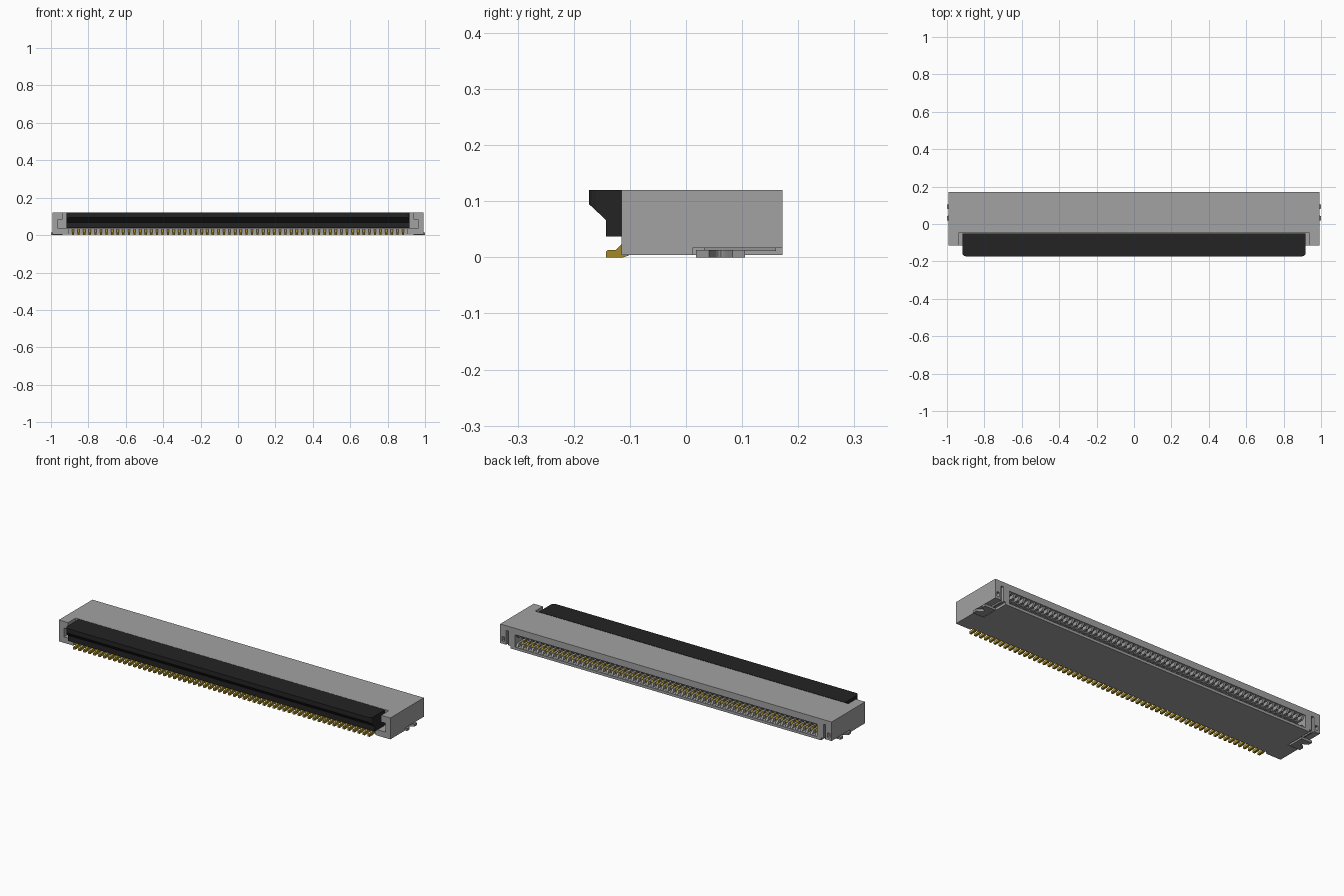
import bpy, bmesh, math
from mathutils import Vector

if "Cube" in bpy.data.objects:
    bpy.data.objects.remove(bpy.data.objects["Cube"], do_unlink=True)


def material(name, rgb, rough=0.6):
    m = bpy.data.materials.new(name)
    m.use_nodes = True
    m.diffuse_color = (*rgb, 1)
    b = m.node_tree.nodes["Principled BSDF"]
    b.inputs["Base Color"].default_value = (*rgb, 1)
    b.inputs["Roughness"].default_value = rough
    return m


GREY = material("grey plastic", (0.36, 0.36, 0.36))
BLACK = material("black plastic", (0.017, 0.017, 0.017))
GOLD = material("gold contact", (0.36, 0.25, 0.02))
STEEL = material("tinned metal", (0.30, 0.30, 0.30))


def add_prism(bm, pts, axis, lo, hi):
    """Extrude a closed 2D outline along an axis: x takes (y, z), z takes (x, y)."""
    place = (lambda p, d: (d, *p)) if axis == "x" else (lambda p, d: (*p, d))
    ends = [[bm.verts.new(place(p, d)) for p in pts] for d in (lo, hi)]
    faces = [bm.faces.new(ends[0]), bm.faces.new(ends[1])]
    n = len(pts)
    for i in range(n):
        j = (i + 1) % n
        faces.append(bm.faces.new((ends[0][i], ends[0][j], ends[1][j], ends[1][i])))
    bmesh.ops.recalc_face_normals(bm, faces=faces)


def add_box(bm, x, y, z):
    add_prism(bm, [(y[0], z[0]), (y[1], z[0]), (y[1], z[1]), (y[0], z[1])], "x", *x)


def finish(bm, name, mat):
    me = bpy.data.meshes.new(name)
    bm.to_mesh(me)
    bm.free()
    me.materials.append(mat)
    ob = bpy.data.objects.new(name, me)
    bpy.context.collection.objects.link(ob)
    return ob


def cut(ob, x, y, z):
    bm = bmesh.new()
    add_box(bm, x, y, z)
    cutter = finish(bm, "cutter", GREY)
    cutter.hide_render = True
    mod = ob.modifiers.new("cut", "BOOLEAN")
    mod.operation, mod.solver, mod.object = "DIFFERENCE", "EXACT", cutter
    bpy.context.view_layer.objects.active = ob
    bpy.ops.object.modifier_apply(modifier=mod.name)
    bpy.data.objects.remove(cutter, do_unlink=True)


def both_sides(x):
    return (x, (-x[1], -x[0]))


PINS, PITCH = 60, 0.0299
pin_x = [(i - (PINS - 1) / 2) * PITCH for i in range(PINS)]

# Housing block with cable slot, latch recess and tab pockets
bm = bmesh.new()
add_box(bm, (-0.993, 0.993), (-0.115, 0.172), (0.004, 0.12))
housing = finish(bm, "housing", GREY)
cut(housing, (-0.905, 0.905), (-0.035, 0.3), (0.018, 0.085))      # cable slot
cut(housing, (-0.938, 0.938), (-0.3, -0.049), (0.036, 0.3))       # latch recess
cut(housing, (-0.905, 0.905), (-0.3, -0.102), (-0.1, 0.05))       # floor front edge
for s in both_sides((0.935, 0.963)):
    cut(housing, s, (-0.3, -0.049), (0.036, 0.084))               # pivot recess
for s in both_sides((0.93, 1.1)):
    cut(housing, s, (0.012, 0.3), (-0.1, 0.017))                  # tab pocket
for s in both_sides((0.943, 0.957)):
    cut(housing, s, (0.03, 0.3), (0.01, 0.095))                   # tab slit
for s in both_sides((0.967, 0.983)):
    cut(housing, s, (0.09, 0.3), (0.03, 0.055))                   # square hole

# Comb ribs between the contacts
bm = bmesh.new()
for i in range(PINS + 1):
    x = (i - PINS / 2) * PITCH
    span = (x - 0.006, x + 0.006)
    add_prism(bm, [(-0.036, 0.017), (0.168, 0.017), (0.155, 0.036), (-0.036, 0.036)], "x", *span)
    add_prism(bm, [(-0.036, 0.086), (0.168, 0.086), (0.155, 0.066), (-0.036, 0.066)], "x", *span)
finish(bm, "slot_ribs", GREY)

# Contacts: solder tail at the front, forked arms in the slot
tail = [(-0.143, 0), (-0.143, 0.010), (-0.140, 0.013), (-0.125, 0.013),
        (-0.106, 0.033), (-0.095, 0.033), (-0.095, 0.006), (-0.112, 0)]
lower_arm = [(-0.04, 0.020), (0.145, 0.020), (0.145, 0.030), (0.135, 0.041),
             (0.120, 0.041), (0.108, 0.030), (-0.04, 0.030)]
upper_arm = [(-0.04, 0.083), (0.135, 0.083), (0.135, 0.073), (0.125, 0.064),
             (0.112, 0.064), (0.100, 0.072), (-0.04, 0.072)]
for name, outline, mat in (("solder_tails", tail, GOLD),
                           ("lower_contact_arms", lower_arm, GOLD),
                           ("upper_contact_arms", upper_arm, STEEL)):
    bm = bmesh.new()
    for x in pin_x:
        add_prism(bm, outline, "x", x - 0.006, x + 0.006)
    finish(bm, name, mat)

# Flip latch with rounded front corners
bm = bmesh.new()
add_prism(bm, [(-0.173, 0.1205), (-0.173, 0.095), (-0.143, 0.067), (-0.143, 0.037),
               (-0.06, 0.037), (-0.051, 0.046), (-0.051, 0.1205)], "x", -0.918, 0.918)
corners = [e for e in bm.edges
           if all(v.co.y < -0.17 for v in e.verts)
           and abs(e.verts[0].co.x - e.verts[1].co.x) < 0.01]
bmesh.ops.bevel(bm, geom=corners, offset=0.02, segments=4, profile=0.5, affect="EDGES")
finish(bm, "latch", BLACK)

# Hold-down tabs: scalloped foot plate and upright blade
scallop = [(0.993 - 0.022 * math.sin(math.pi * i / 8), 0.079 - 0.034 * i / 8) for i in range(9)]
foot = [(0.937, 0.018), (0.937, 0.105), (1.0, 0.105), (1.0, 0.083)]
foot += scallop + [(1.0, 0.041), (1.0, 0.018)]
for side, sign in (("left", 1), ("right", -1)):
    bm = bmesh.new()
    add_prism(bm, [(sign * x, y) for x, y in foot], "z", 0, 0.013)
    a, b = sorted((sign * 0.946, sign * 0.954))
    add_box(bm, (a, b), (0.032, 0.160), (0.011, 0.090))
    finish(bm, side + "_hold_down_tab", STEEL)
